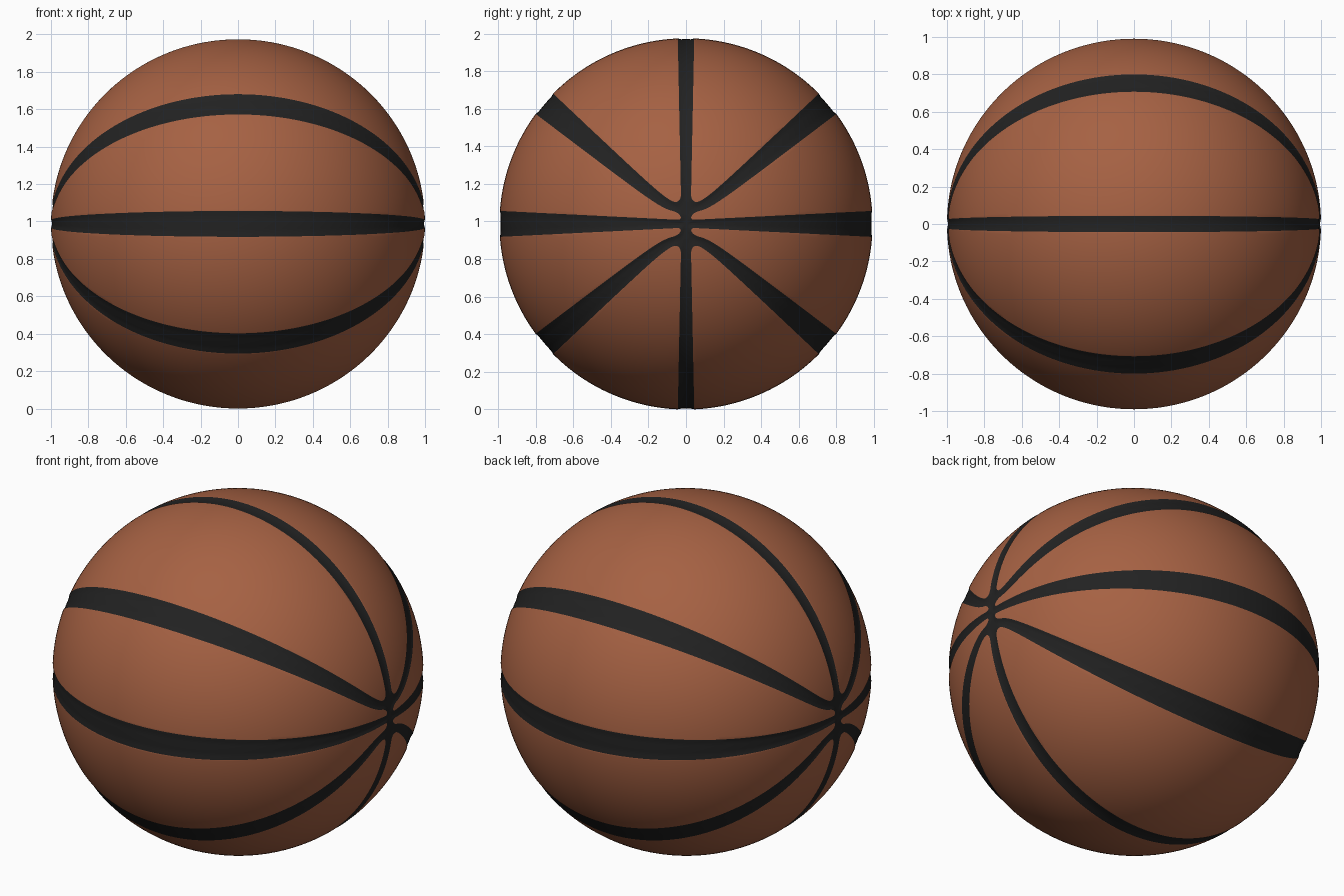
import bpy, bmesh, math

if "Cube" in bpy.data.objects:
    bpy.data.objects.remove(bpy.data.objects["Cube"])

RX, RY, RZ = 1.0, 0.993, 0.988   # slightly squashed ball
GROOVE = 0.005


def material(name, rgb):
    m = bpy.data.materials.new(name)
    m.diffuse_color = (*rgb, 1)
    m.use_nodes = True
    m.node_tree.nodes["Principled BSDF"].inputs["Base Color"].default_value = m.diffuse_color
    return m


def smin(a, b, k):
    h = max(k - abs(a - b), 0) / k
    return min(a, b) - h * h * k / 4


def seam(p):
    """Signed distance to the seams, seen along x: negative inside a seam."""
    a, b = abs(p.y), abs(p.z)
    upright = a - (0.024 + 0.02 * b)
    level = b - (0.02 + 0.05 * a)
    c = ((0.852 * a) ** 3 + 0.085 ** 3) ** (1 / 3)
    slope = 0.852 ** 3 * a * a / (c * c)
    diagonal = abs(b - c) / math.hypot(1, slope) - (0.018 + 0.054 * math.hypot(a, b))
    return smin(smin(upright, diagonal, 0.05), level, 0.02)


# Sphere with its poles on x and rings crowded towards the poles
bm = bmesh.new()
bmesh.ops.create_uvsphere(bm, u_segments=240, v_segments=120, radius=1)
for v in bm.verts:
    x, y, z = v.co
    az = math.atan2(y, x)
    t = math.acos(min(1, abs(z))) / (math.pi / 2)
    th = math.pi / 2 * t ** 1.7
    v.co = (math.copysign(math.cos(th), z), math.sin(th) * math.cos(az), math.sin(th) * math.sin(az))

# Cut the seam outline into the mesh
value = {v: seam(v.co) for v in bm.verts}
cuts = []
for e in list(bm.edges):
    v0, v1 = e.verts
    f0, f1 = value[v0], value[v1]
    if f0 * f1 < 0:
        a, b = v0.co.copy(), v1.co.copy()
        lo, hi = 0.0, 1.0
        for _ in range(12):
            mid = (lo + hi) / 2
            if seam(a.lerp(b, mid).normalized()) * f0 > 0:
                lo = mid
            else:
                hi = mid
        fac = min(max(lo, 0.02), 0.98)
        _, nv = bmesh.utils.edge_split(e, v0, fac)
        nv.co = a.lerp(b, fac).normalized()
        value[nv] = 0.0
        cuts.append(nv)
bmesh.ops.connect_verts(bm, verts=cuts)

# Colour by seam side, then press the seams in slightly
for f in bm.faces:
    f.material_index = 1 if sum(value[v] for v in f.verts) < 0 else 0
    f.smooth = True
for v in bm.verts:
    d = min(GROOVE, max(0, -value[v]) * 0.3)
    v.co *= 1 - d
    v.co = (v.co.x * RX, v.co.y * RY, v.co.z * RZ + RZ)
low = min(v.co.z for v in bm.verts)
for v in bm.verts:
    v.co.z -= low
bmesh.ops.recalc_face_normals(bm, faces=bm.faces)

mesh = bpy.data.meshes.new("ball")
bm.to_mesh(mesh)
bm.free()
mesh.materials.append(material("orange_brown_leather", (0.38, 0.12, 0.056)))
mesh.materials.append(material("black_seam", (0.016, 0.016, 0.016)))
ball = bpy.data.objects.new("ball", mesh)
bpy.context.collection.objects.link(ball)
